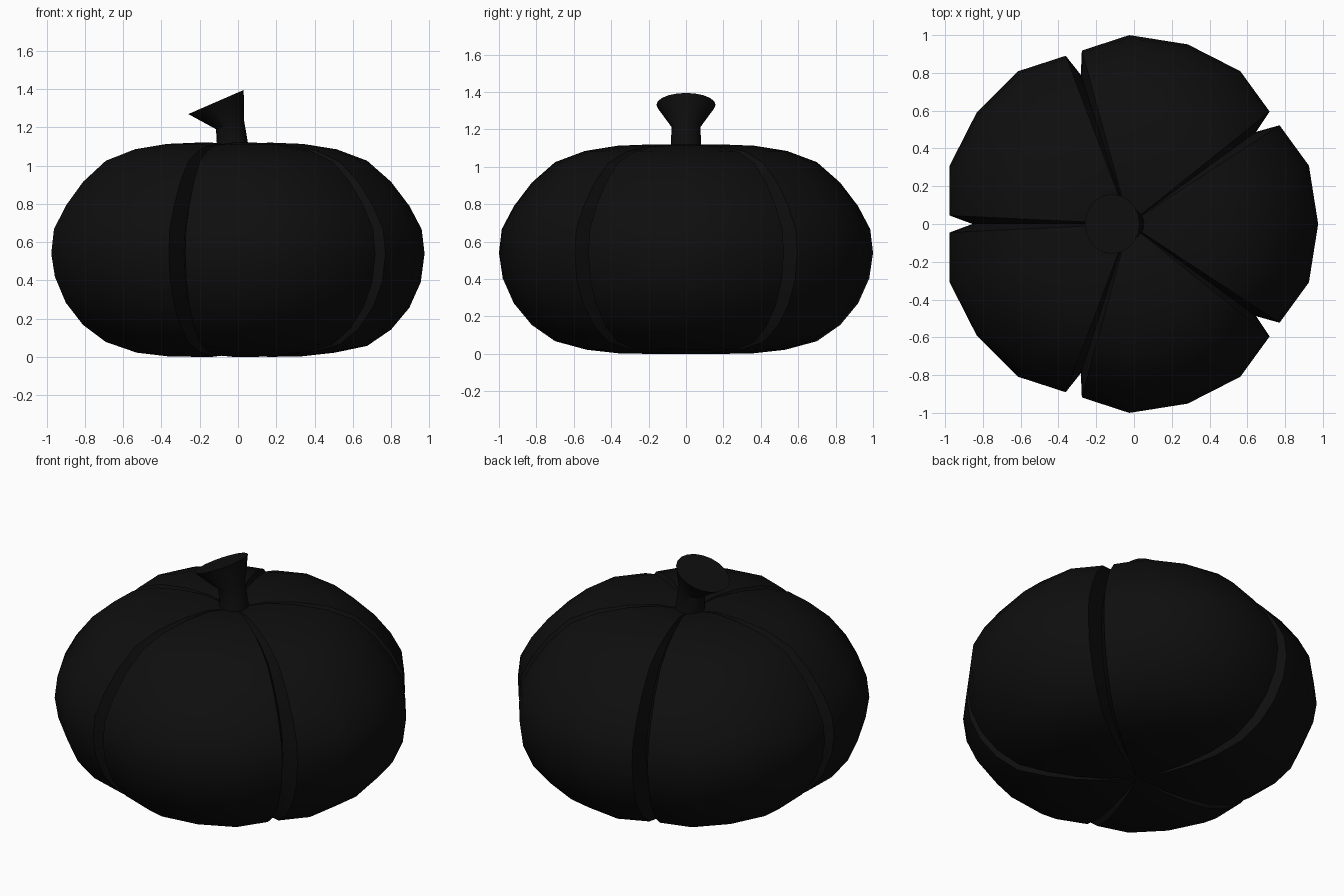
import bpy, bmesh, math
from mathutils import Matrix, Vector

if "Cube" in bpy.data.objects:
    bpy.data.objects.remove(bpy.data.objects["Cube"])

black = bpy.data.materials.new("matte black")
black.use_nodes = True
color = (0.0045, 0.0045, 0.0045, 1)
black.diffuse_color = color
black.node_tree.nodes["Principled BSDF"].inputs["Base Color"].default_value = color


def loft(name, rings, start, end):
    """Skin a stack of equal rings and close both ends on a centre point."""
    bm = bmesh.new()
    loops = [[bm.verts.new(p) for p in ring] for ring in rings]
    n = len(loops[0])
    for low, high in zip(loops, loops[1:]):
        for i in range(n):
            j = (i + 1) % n
            bm.faces.new((low[i], low[j], high[j], high[i]))
    for loop, tip in ((loops[0], start), (loops[-1], end)):
        centre = bm.verts.new(tip)
        for i in range(n):
            bm.faces.new((loop[i], loop[(i + 1) % n], centre))
    bmesh.ops.recalc_face_normals(bm, faces=bm.faces)
    mesh = bpy.data.meshes.new(name)
    bm.to_mesh(mesh)
    bm.free()
    mesh.materials.append(black)
    obj = bpy.data.objects.new(name, mesh)
    bpy.context.collection.objects.link(obj)
    bpy.ops.object.select_all(action='DESELECT')
    obj.select_set(True)
    bpy.context.view_layer.objects.active = obj
    bpy.ops.object.shade_smooth_by_angle(angle=math.radians(40))
    return obj


# Body: five lobes, each running from groove to groove
CX, MID = -0.025, 0.55
profile = [(0.19, 0), (0.36, 0.003), (0.53, 0.022), (0.70, 0.068), (0.825, 0.155),
           (0.92, 0.27), (0.98, 0.405), (1.0, 0.54), (0.985, 0.667), (0.92, 0.79),
           (0.825, 0.915), (0.70, 1.025), (0.54, 1.085), (0.365, 1.113), (0.19, 1.12)]
# angle inside the lobe, radius scale, dip towards the middle height
section = [(0, 0.83, 0.035), (2.7, 0.952, 0.006), (18, 1, 0),
           (36, 1, 0), (54, 1, 0), (69.3, 0.952, 0.006)]


def body_ring(radius, height):
    ring = []
    for lobe in range(5):
        for angle, scale, dip in section:
            a = math.radians(36 + 72 * lobe + angle)
            x, y = radius * scale * math.cos(a), radius * scale * math.sin(a)
            z = height - dip * (height - MID) / MID
            if 0.05 < height < 0.5:
                z -= 0.015 * x          # slight lean of the underside
            ring.append((CX + x, y, z))
    return ring


loft("pumpkin_body", [body_ring(r, z) for r, z in profile],
     (CX, 0, 0.03), (CX, 0, 1.08))


# Stem: tilted circular rings flaring to a slanted cut top
def stem_ring(x, z, radius, tilt, sides=20):
    turn = Matrix.Rotation(-math.radians(tilt), 3, 'Y')
    steps = [math.tau * i / sides for i in range(sides)]
    return [Vector((x, 0, z)) + turn @ Vector((radius * math.cos(a), radius * math.sin(a), 0))
            for a in steps]


loft("stem", [stem_ring(-0.025, 1.03, 0.085, 0), stem_ring(-0.03, 1.12, 0.081, 4),
              stem_ring(-0.042, 1.215, 0.077, 19), stem_ring(-0.115, 1.332, 0.158, 23.5)],
     (-0.025, 0, 1.03), (-0.115, 0, 1.332))
